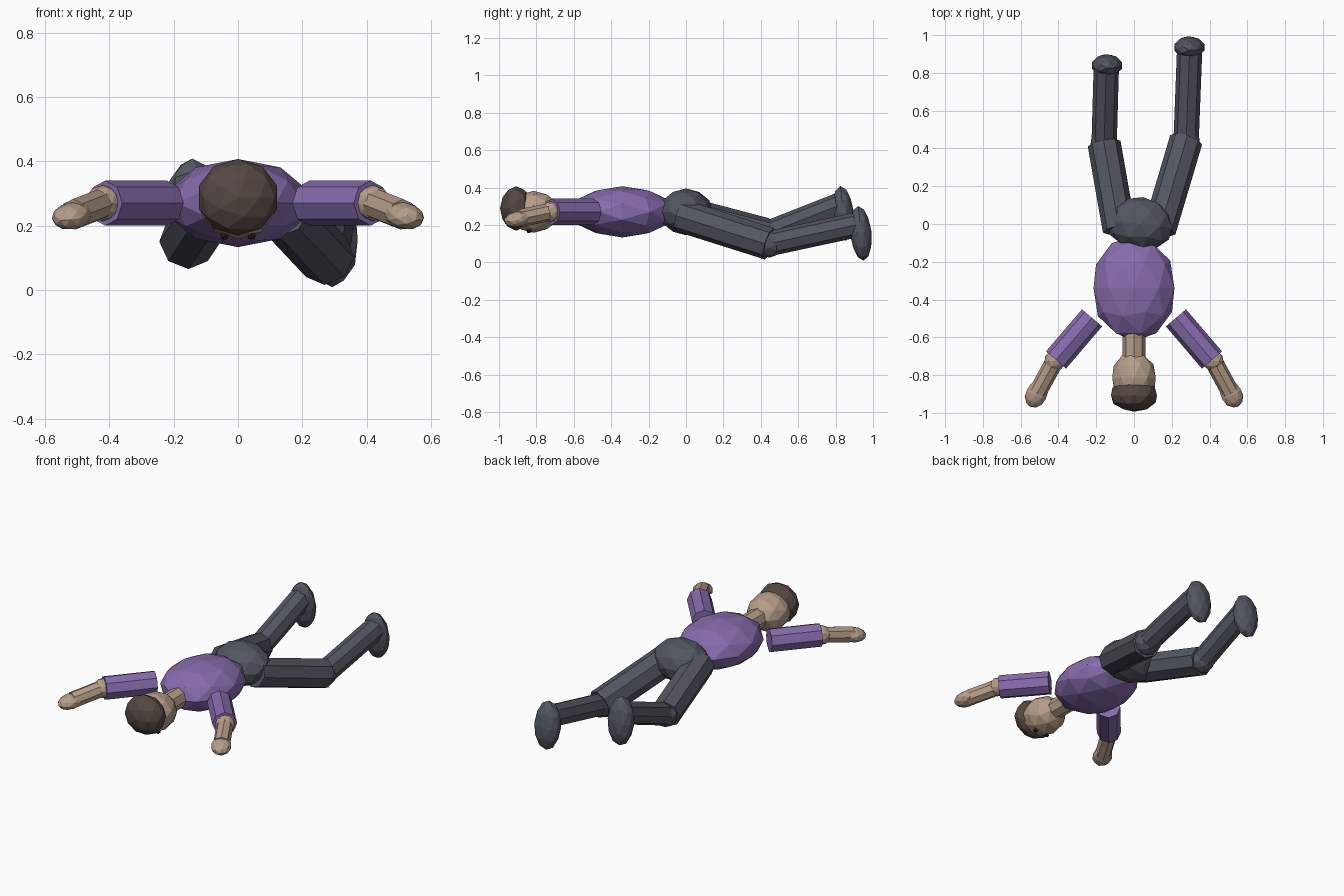
import bpy
from mathutils import Vector

if "Cube" in bpy.data.objects:
    bpy.data.objects.remove(bpy.data.objects["Cube"], do_unlink=True)


def material(name, colour):
    mat = bpy.data.materials.new(name)
    mat.use_nodes = True
    mat.diffuse_color = (*colour, 1)
    mat.node_tree.nodes["Principled BSDF"].inputs["Base Color"].default_value = (*colour, 1)
    return mat


shirt = material("purple shirt", (0.24, 0.15, 0.42))
trousers = material("slate trousers", (0.085, 0.095, 0.12))
skin = material("skin", (0.47, 0.34, 0.25))
brown = material("dark brown hair", (0.09, 0.065, 0.055))
dark = material("dark eyes", (0.02, 0.018, 0.016))

FORWARD = Vector((0, -1, 0))


def finish(name, loc, along, scale, mat):
    """Aim the active primitive's local Z along a direction and colour it."""
    ob = bpy.context.object
    ob.name = name
    ob.location = loc
    ob.rotation_mode = 'QUATERNION'
    ob.rotation_quaternion = Vector(along).to_track_quat('Z', 'Y')
    ob.scale = scale
    ob.data.materials.append(mat)
    return ob


def ball(name, loc, radii, mat, along=FORWARD, detail=2):
    """Faceted ellipsoid; radii are width, height, length along its axis."""
    bpy.ops.mesh.primitive_ico_sphere_add(subdivisions=detail, radius=1)
    return finish(name, loc, along, radii, mat)


def limb(name, start, end, radius, mat):
    """Eight-sided straight tube between two points."""
    a, b = Vector(start), Vector(end)
    bpy.ops.mesh.primitive_cylinder_add(vertices=8, radius=1, depth=1)
    return finish(name, (a + b) / 2, b - a, (radius, radius, (b - a).length), mat)


# Trunk
ball("torso", (0, -0.34, 0.27), (0.225, 0.137, 0.28), shirt)
ball("pelvis", (0.032, 0, 0.27), (0.18, 0.125, 0.143), trousers, (-0.12, -1, 0))
limb("neck", (0, -0.57, 0.27), (0, -0.72, 0.27), 0.06, skin)

# Head, face down
ball("head", (0, -0.815, 0.27), (0.121, 0.112, 0.14), skin)
ball("hair", (0, -0.907, 0.288), (0.128, 0.119, 0.087), brown)

# Mirrored arms and eyes
for side, s in (("left", 1), ("right", -1)):
    elbow = Vector((s * 0.42, -0.725, 0.27))
    wrist = Vector((s * 0.51, -0.89, 0.235))
    limb(side + "_sleeve", (s * 0.222, -0.497, 0.27), (s * 0.413, -0.72, 0.27), 0.07, shirt)
    ball(side + "_elbow", elbow, (0.056, 0.056, 0.056), skin)
    limb(side + "_forearm", elbow, wrist, 0.048, skin)
    ball(side + "_hand", (s * 0.517, -0.902, 0.23), (0.058, 0.042, 0.075), skin, wrist - elbow)
    ball(side + "_eye", (s * 0.042, -0.84, 0.168), (0.014, 0.014, 0.014), dark, detail=1)

# Legs, each posed separately
poses = (
    ("left", (0.135, -0.03, 0.25), (0.276, 0.445, 0.1), (0.294, 0.91, 0.2), (0.293, 0.935, 0.155)),
    ("right", (-0.078, -0.03, 0.27), (-0.158, 0.425, 0.15), (-0.147, 0.82, 0.305), (-0.143, 0.84, 0.262)),
)
for side, hip, knee, ankle, foot in poses:
    limb(side + "_thigh", hip, knee, 0.088, trousers)
    ball(side + "_knee", knee, (0.075, 0.075, 0.075), trousers)
    limb(side + "_calf", knee, ankle, 0.067, trousers)
    ball(side + "_foot", foot, (0.083, 0.058, 0.147), trousers, (0, -0.1, 1))
